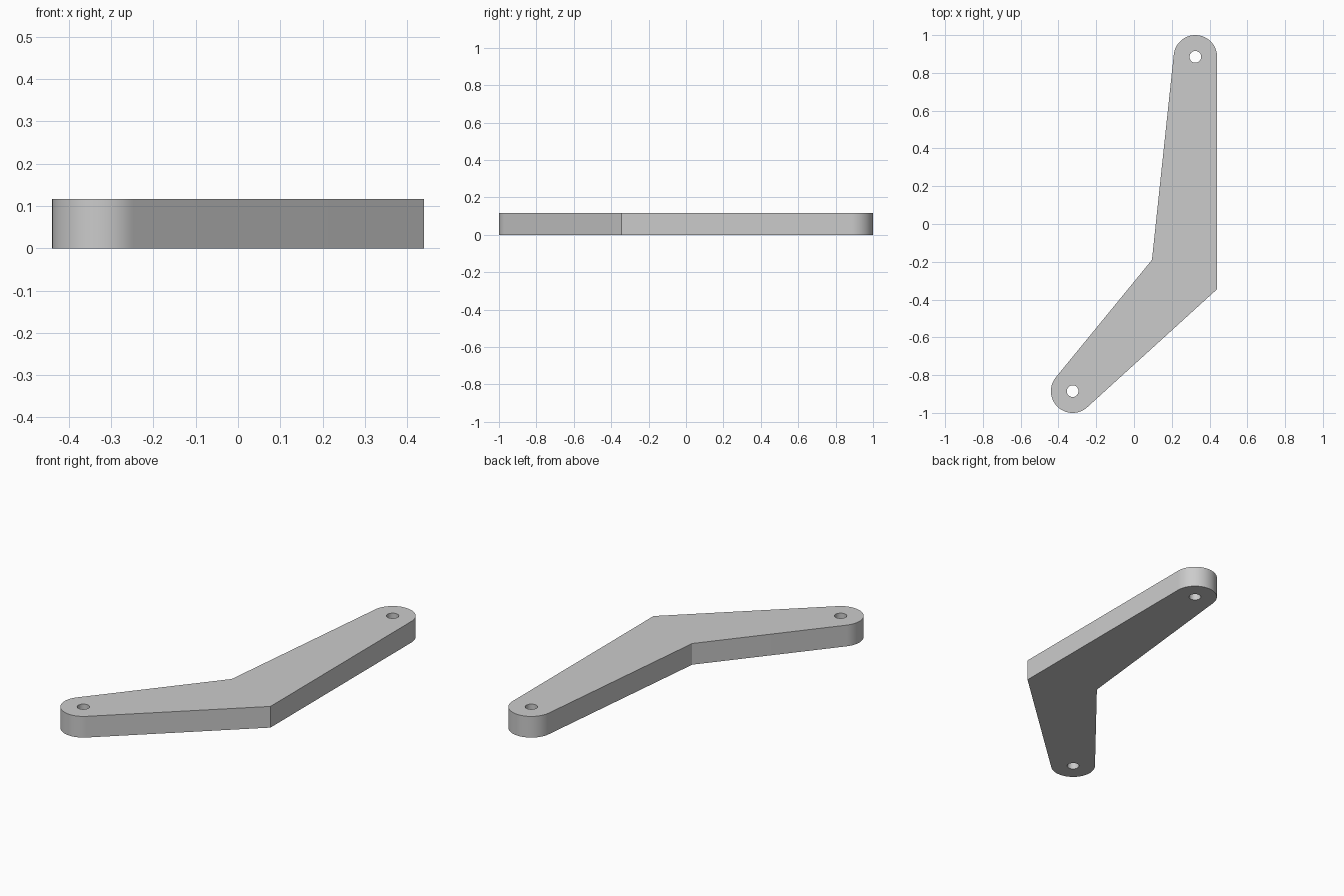
import bpy
import bmesh
import math
from mathutils import Vector

cube = bpy.data.objects.get("Cube")
if cube:
    bpy.data.objects.remove(cube, do_unlink=True)

THICKNESS = 0.117
END_RADIUS = 0.115
HOLE_RADIUS = 0.031
upper_end = Vector((0.325, 0.885))
lower_end = Vector((-0.325, -0.885))
outer_corner = Vector((0.44, -0.345))
inner_corner = Vector((0.095, -0.19))


def arc(center, radius, start, sweep, steps):
    return [center + radius * Vector((math.cos(start + sweep * i / steps),
                                      math.sin(start + sweep * i / steps)))
            for i in range(steps + 1)]


def tangent_angle(corner, center, side):
    """Angle on the end circle where a straight edge from the corner touches it."""
    d = corner - center
    return math.atan2(d.y, d.x) + side * math.acos(min(1, END_RADIUS / d.length))


def rounded_end(center, first, last):
    """Counter-clockwise arc joining the edges from two corners."""
    start = tangent_angle(first, center, 1)
    end = tangent_angle(last, center, -1)
    return arc(center, END_RADIUS, start, (end - start) % math.tau, 32)


# Bent arm outline, with a bolt hole at each end
outline = ([outer_corner] + rounded_end(upper_end, outer_corner, inner_corner)
           + [inner_corner] + rounded_end(lower_end, inner_corner, outer_corner))
holes = [arc(c, HOLE_RADIUS, 0, math.tau, 32)[:-1] for c in (upper_end, lower_end)]

bm = bmesh.new()
edges = []
for loop in [outline] + holes:
    verts = [bm.verts.new((p.x, p.y, 0)) for p in loop]
    edges += [bm.edges.new((v, verts[i - 1])) for i, v in enumerate(verts)]
bmesh.ops.triangle_fill(bm, use_beauty=True, use_dissolve=False, edges=edges)

# Thicken the flat plate
top = bmesh.ops.extrude_face_region(bm, geom=bm.faces[:], use_keep_orig=True)
bmesh.ops.translate(bm, vec=(0, 0, THICKNESS),
                    verts=[g for g in top["geom"] if isinstance(g, bmesh.types.BMVert)])
bmesh.ops.recalc_face_normals(bm, faces=bm.faces[:])
mesh = bpy.data.meshes.new("bent_arm")
bm.to_mesh(mesh)
bm.free()

arm = bpy.data.objects.new("bent_arm", mesh)
bpy.context.collection.objects.link(arm)

# Plain grey finish
grey = bpy.data.materials.new("plain_grey")
grey.use_nodes = True
grey.diffuse_color = (0.6, 0.6, 0.6, 1)
grey.node_tree.nodes["Principled BSDF"].inputs["Base Color"].default_value = (0.6, 0.6, 0.6, 1)
mesh.materials.append(grey)

# Smooth round walls, crisp rims and corners
bpy.ops.object.select_all(action="DESELECT")
arm.select_set(True)
bpy.context.view_layer.objects.active = arm
bpy.ops.object.shade_smooth_by_angle(angle=math.radians(30))
